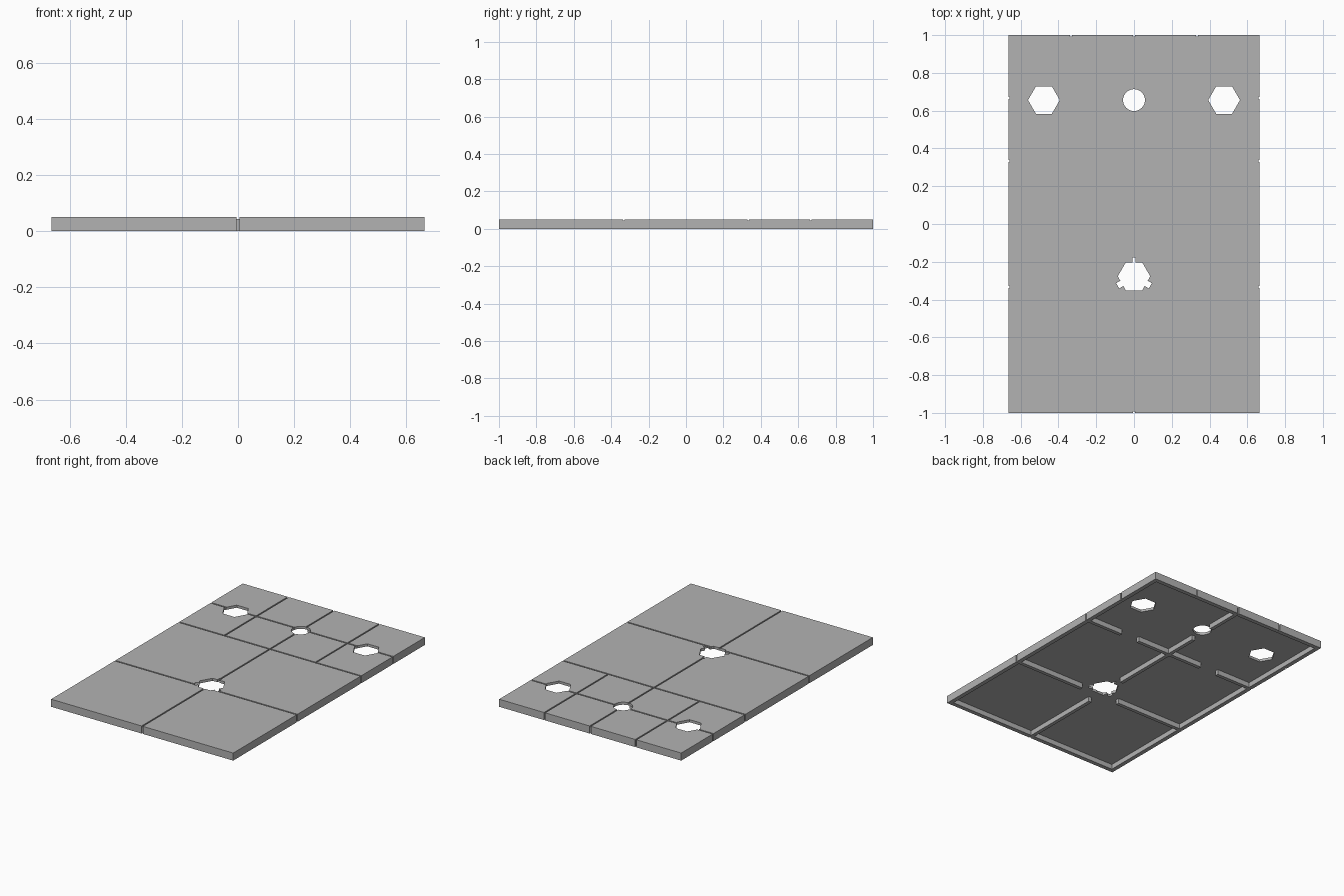
import bpy, bmesh, math
from mathutils import Matrix, Vector

if "Cube" in bpy.data.objects:
    bpy.data.objects.remove(bpy.data.objects["Cube"])

W, L, H = 0.665, 1.0, 0.05      # half width, half length, height
RIM, CEIL = 0.028, 0.033        # rim thickness, underside of the top skin
GW, GD = 0.009, 0.007           # groove width and depth

grey = bpy.data.materials.new("plain grey")
grey.diffuse_color = (0.45, 0.45, 0.45, 1)
grey.use_nodes = True
grey.node_tree.nodes["Principled BSDF"].inputs["Base Color"].default_value = grey.diffuse_color


def finish(name, bm):
    bmesh.ops.recalc_face_normals(bm, faces=bm.faces)
    me = bpy.data.meshes.new(name)
    bm.to_mesh(me)
    bm.free()
    me.materials.append(grey)
    ob = bpy.data.objects.new(name, me)
    bpy.context.collection.objects.link(ob)
    return ob


def box(name, x0, x1, y0, y1, z0, z1, angle=0, origin=(0, 0)):
    bm = bmesh.new()
    mat = (Matrix.Translation((origin[0], origin[1], 0)) @ Matrix.Rotation(angle, 4, 'Z')
           @ Matrix.Translation(((x0 + x1) / 2, (y0 + y1) / 2, (z0 + z1) / 2))
           @ Matrix.Diagonal((x1 - x0, y1 - y0, z1 - z0, 1)))
    bmesh.ops.create_cube(bm, size=1, matrix=mat)
    return finish(name, bm)


def prism(name, x, y, r, sides):
    bm = bmesh.new()
    ring = [bm.verts.new((x + r * math.cos(math.tau * i / sides),
                          y + r * math.sin(math.tau * i / sides), -0.1)) for i in range(sides)]
    face = bm.faces.new(ring)
    ext = bmesh.ops.extrude_face_region(bm, geom=[face])
    for v in ext["geom"]:
        if isinstance(v, bmesh.types.BMVert):
            v.co.z = 0.2
    return finish(name, bm)


def cut(target, cutter):
    mod = target.modifiers.new("cut", 'BOOLEAN')
    mod.operation, mod.object, mod.solver = 'DIFFERENCE', cutter, 'EXACT'
    deps = bpy.context.evaluated_depsgraph_get()
    me = bpy.data.meshes.new_from_object(target.evaluated_get(deps))
    target.modifiers.clear()
    target.data = me
    bpy.data.objects.remove(cutter)


# Hollow base tray
tray = box("base_tray", -W, W, -L, L, 0, H)
cut(tray, box("cavity", -W + RIM, W - RIM, -L + RIM, L - RIM, -0.1, CEIL))

# Tile grooves across the top, running down the outer edges
g = GW / 2
for y in (-1 / 3, 1 / 3, 2 / 3):
    cut(tray, box("groove", -1, 1, y - g, y + g, H - GD, 0.1))
    for s in (-1, 1):
        a, b = sorted((s * (W - GD), s * 0.8))
        cut(tray, box("edge_groove", a, b, y - g, y + g, -0.1, 0.1))
for x, y0 in ((0, -1.2), (-1 / 3, 1 / 3), (1 / 3, 1 / 3)):
    cut(tray, box("groove", x - g, x + g, y0, 1.2, H - GD, 0.1))
    cut(tray, box("edge_groove", x - g, x + g, L - GD, 1.2, -0.1, 0.1))
cut(tray, box("edge_groove", -g, g, -1.2, -L + GD, -0.1, 0.1))

# Through holes: two hexagons, one round, one keyed hexagon
for x in (-0.477, 0.477):
    cut(tray, prism("hex_hole", x, 0.656, 0.084, 6))
cut(tray, prism("round_hole", 0, 0.656, 0.058, 32))
KEY = (0, -0.277)
cut(tray, prism("keyed_hole", KEY[0], KEY[1], 0.086, 6))
for deg, half in ((90, 0.008), (210, 0.016), (330, 0.016)):
    cut(tray, box("key_slot", 0.04, 0.1, -half, half, -0.1, 0.2, math.radians(deg), KEY))

# Stiffening ribs underneath
T = 0.012
TOP = CEIL + 0.002
for i, (y0, y1) in enumerate(((-L + 0.02, -0.42), (-0.12, 0.57), (0.74, L - 0.02))):
    box(f"long_rib_{i}", -T, T, y0, y1, 0, TOP)
for side, s in (("left", -1), ("right", 1)):
    for part, y, x0, x1 in (("front", -1 / 3, 0.145, W - 0.02),
                            ("middle_inner", 1 / 3, T, 0.25),
                            ("middle_outer", 1 / 3, 0.385, W - 0.02)):
        a, b = sorted((s * x0, s * x1))
        box(f"{side}_{part}_rib", a, b, y - T, y + T, 0, TOP)
